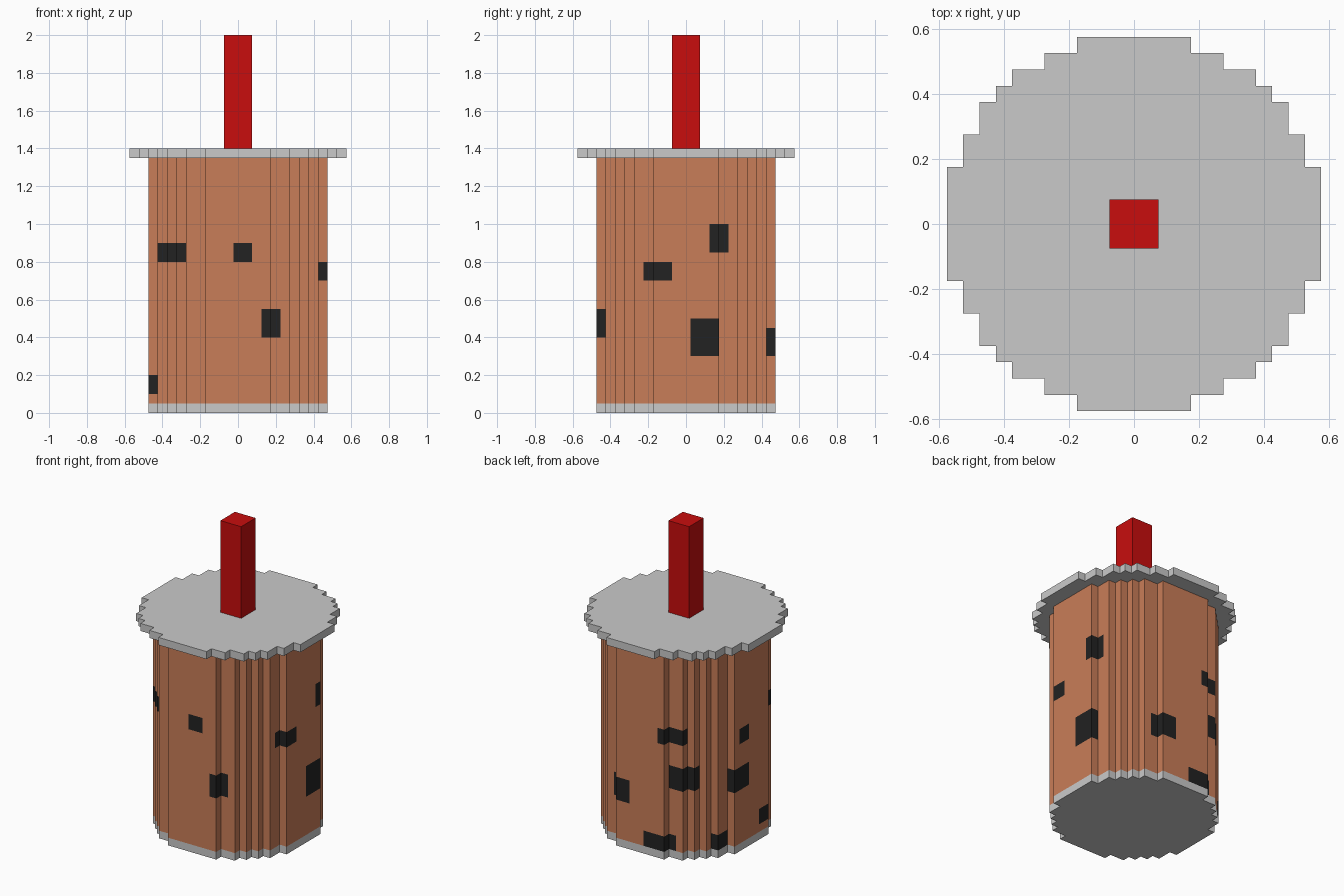
import bpy, bmesh, math

if "Cube" in bpy.data.objects:
    bpy.data.objects.remove(bpy.data.objects["Cube"])

STEP = 0.05  # size of one block


def material(name, rgb):
    m = bpy.data.materials.new(name)
    m.diffuse_color = (*rgb, 1.0)
    m.use_nodes = True
    m.node_tree.nodes["Principled BSDF"].inputs["Base Color"].default_value = m.diffuse_color
    return m


GREY = material("light grey", (0.59, 0.59, 0.59))
BROWN = material("milk tea brown", (0.584, 0.207, 0.098))
BLACK = material("pearl black", (0.016, 0.016, 0.016))
RED = material("straw red", (0.578, 0.004, 0.004))


def stepped_circle(corners):
    """Stepped outline: outer corners of one quarter, turned four times."""
    quarter = []
    for i, (x, y) in enumerate(corners):
        quarter.append((x, y))
        if i + 1 < len(corners):
            quarter.append((corners[i + 1][0], y))
    pts = []
    for _ in range(4):
        pts += quarter
        quarter = [(-y, x) for x, y in quarter]
    return pts


def subdivide(pts):
    """Split each outline edge into block-sized pieces."""
    out = []
    for (x0, y0), (x1, y1) in zip(pts, pts[1:] + pts[:1]):
        n = round(math.hypot(x1 - x0, y1 - y0) / STEP)
        out += [(x0 + (x1 - x0) * k / n, y0 + (y1 - y0) * k / n) for k in range(n)]
    return out


def finish(name, bm, mats):
    me = bpy.data.meshes.new(name)
    bm.to_mesh(me)
    bm.free()
    for m in mats:
        me.materials.append(m)
    ob = bpy.data.objects.new(name, me)
    bpy.context.collection.objects.link(ob)
    return ob


def prism(name, pts, z0, z1, mat):
    bm = bmesh.new()
    low = [bm.verts.new((x, y, z0)) for x, y in pts]
    top = [bm.verts.new((x, y, z1)) for x, y in pts]
    bm.faces.new(low[::-1])
    bm.faces.new(top)
    n = len(pts)
    for i in range(n):
        j = (i + 1) % n
        bm.faces.new((low[i], low[j], top[j], top[i]))
    return finish(name, bm, [mat])


# Dark pearls: side of the cup, range along that side, height range
PEARLS = [
    ("front", -0.425, -0.275, 0.80, 0.90),
    ("front", -0.025, 0.075, 0.80, 0.90),
    ("front", 0.125, 0.225, 0.40, 0.55),
    ("right", -0.225, -0.075, 0.70, 0.80),
    ("right", 0.125, 0.225, 0.85, 1.00),
    ("right", 0.025, 0.175, 0.30, 0.50),
    ("back", 0.075, 0.225, 0.30, 0.45),
    ("back", -0.225, -0.025, 0.05, 0.15),
    ("back", -0.275, -0.125, 0.75, 0.85),
    ("back", -0.325, -0.175, 0.45, 0.60),
    ("left", 0.175, 0.275, 0.05, 0.15),
    ("left", 0.025, 0.175, 0.40, 0.55),
    ("left", 0.025, 0.125, 0.70, 0.80),
    ("left", -0.175, -0.075, 0.10, 0.20),
]


def is_pearl(face):
    c = face.calc_center_median() - face.normal * STEP / 2  # centre of the block
    sides = {"front": (c.x, -c.y), "back": (c.x, c.y),
             "right": (c.y, c.x), "left": (c.y, -c.x)}
    for side, a, b, z0, z1 in PEARLS:
        along, out = sides[side]
        if out > 0 and a < along < b and z0 < c.z < z1:
            return True
    return False


cup = stepped_circle([(.475, .175), (.425, .275), (.375, .325),
                      (.325, .375), (.275, .425), (.175, .475)])
rim = stepped_circle([(.575, .175), (.525, .275), (.475, .375), (.425, .425),
                      (.375, .475), (.275, .525), (.175, .575)])

# Base and lid
prism("cup_base", cup, 0.0, 0.05, GREY)
prism("lid", rim, 1.35, 1.40, GREY)

# Cup wall, one quad per block, pearls coloured by position
bm = bmesh.new()
ring = subdivide(cup)
rows = [[bm.verts.new((x, y, 0.05 + STEP * k)) for x, y in ring] for k in range(27)]
for low, top in zip(rows, rows[1:]):
    for i in range(len(ring)):
        j = (i + 1) % len(ring)
        bm.faces.new((low[i], low[j], top[j], top[i]))
bm.normal_update()
for f in bm.faces:
    f.material_index = 1 if is_pearl(f) else 0
bmesh.ops.dissolve_limit(bm, angle_limit=0.01, verts=bm.verts[:], edges=bm.edges[:],
                         delimit={'MATERIAL'})
finish("cup_wall", bm, [BROWN, BLACK])

# Straw
s = 0.075
prism("straw", [(-s, -s), (s, -s), (s, s), (-s, s)], 1.40, 2.0, RED)
